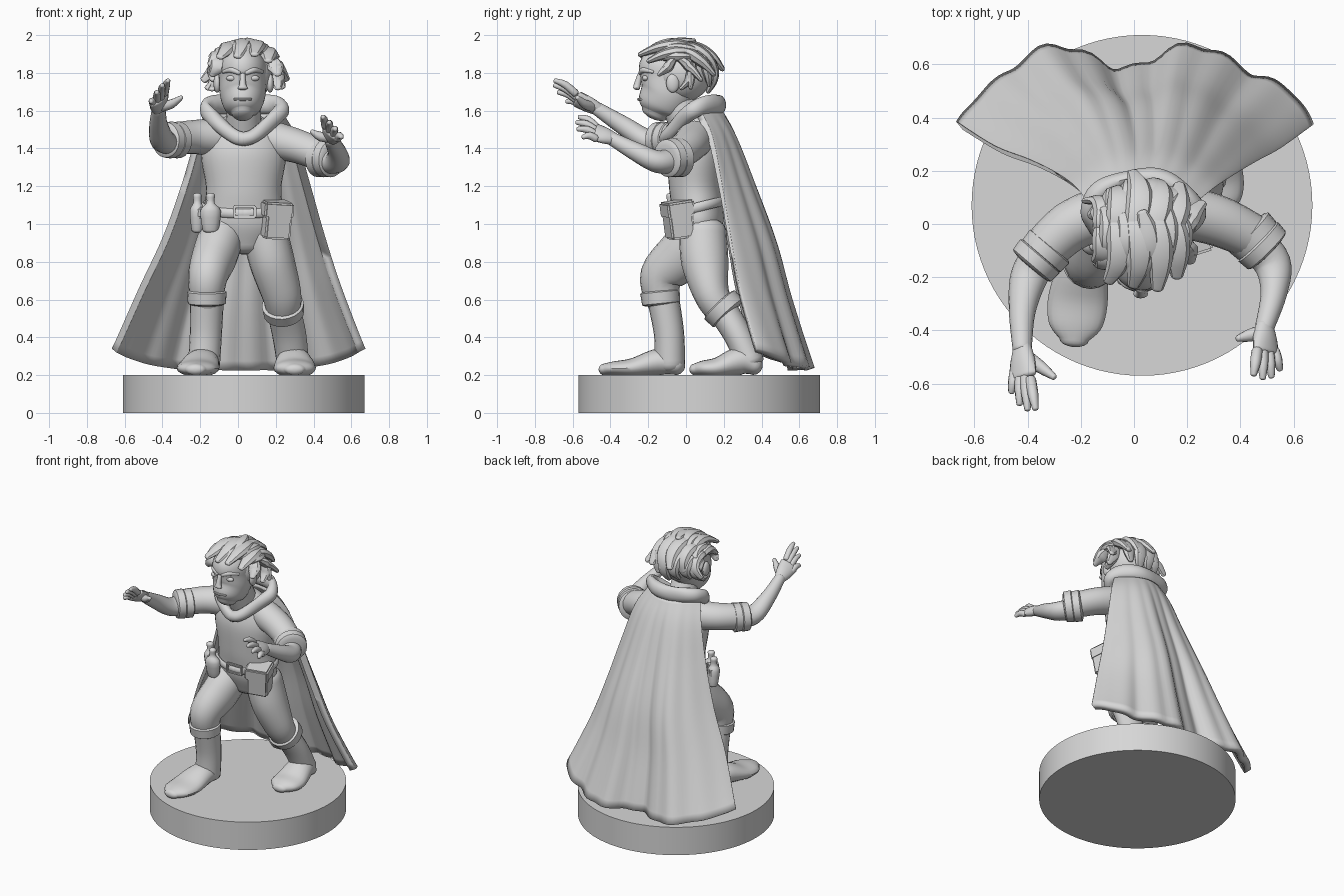
import bpy, bmesh, math, random
from math import sin, cos, pi, radians
from mathutils import Vector

random.seed(4)
if "Cube" in bpy.data.objects:
    bpy.data.objects.remove(bpy.data.objects["Cube"])

grey = bpy.data.materials.new("plain grey")
grey.use_nodes = True
grey.diffuse_color = (0.68, 0.68, 0.68, 1)
grey.node_tree.nodes["Principled BSDF"].inputs["Base Color"].default_value = grey.diffuse_color


def finish(name, bm, angle=40):
    bmesh.ops.recalc_face_normals(bm, faces=bm.faces)
    mesh = bpy.data.meshes.new(name)
    bm.to_mesh(mesh)
    bm.free()
    obj = bpy.data.objects.new(name, mesh)
    bpy.context.collection.objects.link(obj)
    mesh.materials.append(grey)
    bpy.ops.object.select_all(action="DESELECT")
    obj.select_set(True)
    bpy.context.view_layer.objects.active = obj
    bpy.ops.object.shade_smooth_by_angle(angle=radians(angle))
    return obj


def spline(rows, steps):
    """Smooth curve through tuples of any length."""
    rows = [Vector(r) for r in rows]
    out = []
    for i in range(len(rows) - 1):
        p, q = rows[i], rows[i + 1]
        before = rows[i - 1] if i else p
        after = rows[min(i + 2, len(rows) - 1)]
        for k in range(steps):
            t = k / steps
            out.append(p + (q - before) * (t / 2)
                       + (before * 2 - p * 5 + q * 4 - after) * (t * t / 2)
                       + (p * 3 - before - q * 3 + after) * (t ** 3 / 2))
    return out + [rows[-1]]


def tube(name, pts, ref=(1, 0, 0), sides=20, steps=5, dome=0.6):
    """Rounded tube through (x, y, z, radius along ref, other radius)."""
    path = spline(pts, steps)
    pos = [Vector(p[:3]) for p in path]
    rings = []
    for i, p in enumerate(path):
        way = (pos[min(i + 1, len(pos) - 1)] - pos[max(i - 1, 0)]).normalized()
        rings.append((pos[i], way, p[3], p[4]))

    def cap(ring, sign):
        c, way, a, b = ring
        return [(c + way * sign * dome * min(a, b) * sin(t), way, a * cos(t), b * cos(t))
                for t in (0.4, 0.8, 1.15, 1.4)]
    rings = cap(rings[0], -1)[::-1] + rings + cap(rings[-1], 1)
    bm = bmesh.new()
    loops = []
    for c, way, a, b in rings:
        u = (Vector(ref) - way * way.dot(Vector(ref))).normalized()
        v = way.cross(u)
        loops.append([bm.verts.new(c + u * a * cos(2 * pi * k / sides) + v * b * sin(2 * pi * k / sides))
                      for k in range(sides)])
    for one, two in zip(loops, loops[1:]):
        for k in range(sides):
            j = (k + 1) % sides
            bm.faces.new((one[k], one[j], two[j], two[k]))
    bm.faces.new(loops[0])
    bm.faces.new(loops[-1])
    return finish(name, bm)


def ball(name, centre, size):
    bm = bmesh.new()
    bmesh.ops.create_uvsphere(bm, u_segments=24, v_segments=14, radius=1)
    bmesh.ops.scale(bm, vec=size, verts=bm.verts)
    bmesh.ops.translate(bm, vec=centre, verts=bm.verts)
    return finish(name, bm)


def box(name, centre, size, turn=(0, 0, 0), bevel=0.01):
    bm = bmesh.new()
    bmesh.ops.create_cube(bm, size=1)
    bmesh.ops.scale(bm, vec=size, verts=bm.verts)
    bmesh.ops.bevel(bm, geom=bm.edges[:], offset=bevel, segments=2, affect="EDGES")
    obj = finish(name, bm)
    obj.location, obj.rotation_euler = centre, turn


def cuff(name, centre, axis, radius, width):
    c, d = Vector(centre), Vector(axis).normalized() * width / 2
    tube(name, [(*(c - d), radius, radius), (*(c + d), radius * 0.96, radius * 0.96)],
         ref=(0.3, 0.2, 1) if abs(axis[2]) < 0.5 else (1, 0, 0), dome=0.15)


# Round base
bm = bmesh.new()
bmesh.ops.create_cone(bm, cap_ends=True, segments=96, radius1=0.64, radius2=0.64, depth=0.2)
bmesh.ops.translate(bm, vec=(0.03, 0.07, 0.1), verts=bm.verts)
finish("round_base", bm)

# Torso and neck
torso = [(0.9, 0.08, 0.14, 0.1), (1.0, 0.07, 0.21, 0.13), (1.1, 0.06, 0.205, 0.135),
         (1.2, 0.05, 0.2, 0.14), (1.36, 0.05, 0.225, 0.15), (1.46, 0.05, 0.2, 0.13), (1.53, 0.05, 0.13, 0.1)]
tube("torso", [(0.03, y, z, a, b) for z, y, a, b in torso], sides=32)
tube("neck", [(0.03, 0.04, 1.46, 0.1, 0.1), (0.03, -0.06, 1.68, 0.085, 0.09)])

# Legs, boots and boot cuffs
tube("right_thigh", [(-0.08, 0.07, 0.96, 0.12, 0.12), (-0.12, -0.02, 0.84, 0.12, 0.135),
                     (-0.16, -0.13, 0.72, 0.105, 0.115), (-0.165, -0.12, 0.58, 0.085, 0.085)])
tube("left_thigh", [(0.14, 0.09, 0.96, 0.12, 0.125), (0.18, 0.1, 0.8, 0.12, 0.125),
                    (0.23, 0.135, 0.63, 0.105, 0.095), (0.24, 0.19, 0.54, 0.09, 0.085)])
tube("right_boot_shaft", [(-0.165, -0.12, 0.6, 0.09, 0.085), (-0.17, -0.09, 0.42, 0.085, 0.08),
                          (-0.18, -0.085, 0.26, 0.085, 0.08)])
tube("left_boot_shaft", [(0.24, 0.19, 0.55, 0.09, 0.08), (0.27, 0.27, 0.42, 0.09, 0.075),
                         (0.29, 0.34, 0.27, 0.085, 0.075)])
tube("right_foot", [(-0.18, -0.05, 0.25, 0.075, 0.05), (-0.19, -0.14, 0.27, 0.09, 0.07),
                    (-0.21, -0.28, 0.24, 0.112, 0.05), (-0.22, -0.38, 0.235, 0.1, 0.038),
                    (-0.225, -0.435, 0.23, 0.055, 0.03)], dome=0.9)
tube("left_foot", [(0.29, 0.36, 0.25, 0.075, 0.05), (0.295, 0.29, 0.275, 0.09, 0.075),
                   (0.3, 0.17, 0.24, 0.112, 0.055), (0.3, 0.09, 0.235, 0.1, 0.042),
                   (0.3, 0.045, 0.23, 0.055, 0.03)], dome=0.9)
cuff("right_boot_cuff", (-0.165, -0.135, 0.61), (0, 0.1, -1), 0.105, 0.06)
cuff("left_boot_cuff", (0.24, 0.2, 0.55), (0.1, 0.7, -0.75), 0.112, 0.06)

# Sleeves, forearms and sleeve cuffs
tube("right_sleeve", [(-0.1, 0.05, 1.46, 0.1, 0.1), (-0.24, -0.01, 1.46, 0.09, 0.095),
                      (-0.35, -0.11, 1.45, 0.085, 0.085)], ref=(0, 0, 1))
tube("left_sleeve", [(0.17, 0.05, 1.45, 0.1, 0.1), (0.32, 0.01, 1.41, 0.09, 0.095),
                     (0.45, -0.05, 1.36, 0.085, 0.085)], ref=(0, 0, 1))
tube("right_forearm", [(-0.34, -0.1, 1.44, 0.07, 0.07), (-0.395, -0.2, 1.44, 0.06, 0.07),
                       (-0.42, -0.33, 1.52, 0.05, 0.05), (-0.42, -0.47, 1.61, 0.036, 0.036)], ref=(0, 0, 1))
tube("left_forearm", [(0.45, -0.06, 1.34, 0.07, 0.07), (0.52, -0.15, 1.33, 0.06, 0.07),
                      (0.525, -0.26, 1.38, 0.05, 0.05), (0.49, -0.39, 1.45, 0.036, 0.036)], ref=(0, 0, 1))
for shift in (-0.018, 0.018):
    cuff("right_sleeve_cuff", (-0.35 - shift, -0.12 - shift, 1.445), (-0.6, -0.7, 0), 0.098, 0.045)
    cuff("left_sleeve_cuff", (0.465 + shift, -0.065 - shift, 1.35), (0.7, -0.7, -0.1), 0.105, 0.045)


def hand(side, wrist, tip, spread, thumb):
    w, t, s = Vector(wrist), Vector(tip), Vector(spread)
    knuckle = w.lerp(t, 0.5)
    tube(side + "_palm", [(*w, 0.036, 0.03), (*w.lerp(t, 0.25), 0.054, 0.032),
                          (*knuckle, 0.062, 0.025)], ref=s, sides=16)
    for k, length in enumerate((0.95, 1.02, 0.99, 0.85)):
        f = k / 3 - 0.5
        start, end = knuckle + s * f * 0.65, w.lerp(t, length) + s * f
        mid = start.lerp(end, 0.5) + Vector((0, 0, 0.012))
        tube(side + "_finger", [(*start, 0.021, 0.021), (*mid, 0.02, 0.02), (*end, 0.012, 0.012)],
             ref=s, sides=10, steps=3)
    base, end = w.lerp(t, 0.12), Vector(thumb)
    bend = base.lerp(end, 0.55) - Vector((0, 0, 0.012))
    tube(side + "_thumb", [(*base, 0.028, 0.028), (*bend, 0.025, 0.025), (*end, 0.012, 0.012)],
         ref=(0, 0, 1), sides=10, steps=3)


hand("right", (-0.42, -0.46, 1.605), (-0.415, -0.685, 1.715), (-0.09, 0.04, -0.1), (-0.3, -0.575, 1.67))
hand("left", (0.49, -0.38, 1.45), (0.5, -0.575, 1.52), (0.1, 0, -0.1), (0.39, -0.43, 1.49))

# Belt, buckle, pouch and flasks
ring = [(0.03 + 0.215 * sin(a), 0.065 - 0.145 * cos(a), 1.09 - 0.035 * cos(a), 0.025, 0.012)
        for a in (k * pi / 12 for k in range(25))]
tube("belt", ring, ref=(0, 0, 1), sides=8, steps=2)
for dz in (-0.028, 0.028):
    box("buckle_rail", (0.035, -0.09, 1.065 + dz), (0.12, 0.02, 0.014), bevel=0.004)
for dx in (-0.055, 0.055):
    box("buckle_bar", (0.035 + dx, -0.09, 1.065), (0.014, 0.02, 0.06), bevel=0.004)
tilt = (0.15, 0.05, 0.3)
box("pouch_body", (0.2, -0.04, 1.01), (0.14, 0.13, 0.17), tilt)
box("pouch_flap", (0.2, -0.045, 1.08), (0.16, 0.15, 0.085), tilt)
for x, y, size in ((-0.215, 0, 1), (-0.145, -0.07, 1.35)):
    tube("flask", [(x, y, 0.97, 0.032 * size, 0.03), (x, y - 0.01, 1.07, 0.04 * size, 0.04),
                   (x, y - 0.01, 1.11, 0.022, 0.022), (x, y - 0.01, 1.15, 0.024, 0.024)], sides=12, steps=3)
box("flask_holder", (-0.18, -0.035, 1.06), (0.15, 0.06, 0.06), (0, 0, -0.75))

# Cape: rows of height, half width, edge depth, back depth, middle x
rows = spline([(1.58, 0.19, 0.07, 0.18, 0.03), (1.45, 0.25, 0.13, 0.25, 0.04), (1.2, 0.32, 0.18, 0.34, 0.04),
               (0.9, 0.41, 0.23, 0.44, 0.03), (0.6, 0.52, 0.28, 0.51, 0.01), (0.25, 0.655, 0.37, 0.61, 0)], 5)
bm = bmesh.new()
columns = 72
grid = []
for r, (z, half, edge, back, mid) in enumerate(rows):
    t = r / (len(rows) - 1)
    line = []
    for c in range(columns + 1):
        u = sin((c / columns - 0.5) * pi)
        inner = 1 - abs(u) ** (2 + 4 * t * t)
        y = edge + (back - edge) * inner
        y += t * inner ** 0.5 * ((0.015 + 0.03 * t) * cos(8 * (u + 0.45)) + 0.012 * cos(24 * u))
        line.append(bm.verts.new((mid + half * u, y, z + t * t * (0.08 * abs(u) ** 3 - 0.02 * inner))))
    grid.append(line)
for one, two in zip(grid, grid[1:]):
    for c in range(columns):
        bm.faces.new((one[c], one[c + 1], two[c + 1], two[c]))
cape = finish("cape", bm)
thick = cape.modifiers.new("thickness", "SOLIDIFY")
thick.thickness, thick.offset = 0.045, 0

# Rolled cape collar dipping to a point at the chest
ring = [(0.03 + 0.2 * sin(a) * (1 - 0.35 * max(cos(a), 0)), 0.035 - 0.14 * cos(a),
         1.57 - 0.09 * cos(a) - 0.03 * cos(2 * a), 0.045 - 0.008 * cos(a), 0.036 + 0.006 * sin(5 * a))
        for a in (k * pi / 12 for k in range(25))]
tube("cape_collar", ring, ref=(0, 0, 1), sides=14, steps=3)

# Head and face
skull = [(1.59, -0.165, 0.06, 0.075), (1.62, -0.15, 0.095, 0.115), (1.68, -0.11, 0.12, 0.142),
         (1.76, -0.08, 0.125, 0.17), (1.84, -0.07, 0.125, 0.175), (1.91, -0.06, 0.09, 0.13)]
tube("head", [(0.025, y, z, a, b) for z, y, a, b in skull], sides=32)
tube("nose", [(0.025, -0.243, 1.79, 0.014, 0.014), (0.025, -0.257, 1.74, 0.018, 0.018),
              (0.025, -0.262, 1.72, 0.028, 0.018)], sides=12)
tube("lip", [(-0.02, -0.238, 1.66, 0.006, 0.008), (0.025, -0.25, 1.66, 0.008, 0.009),
             (0.07, -0.238, 1.66, 0.006, 0.008)], ref=(0, 0, 1), sides=8)
for side in (-1, 1):
    ball("eye", (0.025 + side * 0.058, -0.214, 1.772), (0.03, 0.018, 0.016))
    tube("brow", [(0.025 + side * 0.018, -0.24, 1.8, 0.013, 0.012),
                  (0.025 + side * 0.06, -0.225, 1.815, 0.015, 0.013),
                  (0.025 + side * 0.105, -0.175, 1.805, 0.008, 0.007)], ref=(0, 0, 1), sides=10)
    ball("ear", (0.03 + side * 0.14, -0.07, 1.745), (0.02, 0.035, 0.05))

# Hair: a cap with chunky tapered locks sweeping front to back
ball("hair_cap", (0.035, -0.02, 1.795), (0.15, 0.155, 0.15))


def lock(lean, start, end, flick, width):
    pts = []
    for k in range(5):
        f = k / 4
        th = radians(start + (end - start) * f)
        ph = radians(lean + 8 * sin(3 * f))
        out = 1 + 0.03 * sin(pi * f) + flick * f ** 3
        size = width * (0.35 + 0.65 * sin(pi * (0.2 + 0.75 * f)))
        pts.append((0.035 + 0.165 * out * sin(ph), -0.04 - 0.185 * out * cos(ph) * cos(th),
                    1.8 + 0.15 * out * cos(ph) * sin(th), size, size * 0.6))
    tube("hair_lock", pts, sides=8, steps=4, dome=1)


for lean in range(-62, 63, 25):
    lock(lean, 115, random.randint(22, 40), random.uniform(0.15, 0.4), 0.052)
    lock(lean + 10, 55, random.randint(110, 150), random.uniform(0.05, 0.25), 0.046)
    lock(lean, 95, random.randint(165, 185), random.uniform(0, 0.35), 0.052)
    lock(lean - 8, 140, random.randint(205, 225), random.uniform(0, 0.15), 0.048)
for side in (-1, 1):
    for start, end, flick in ((70, -5, 0.2), (100, 200, 0.5), (150, 235, 0.35), (130, 260, 0.2)):
        lock(side * 62, start, end, flick, 0.045)
